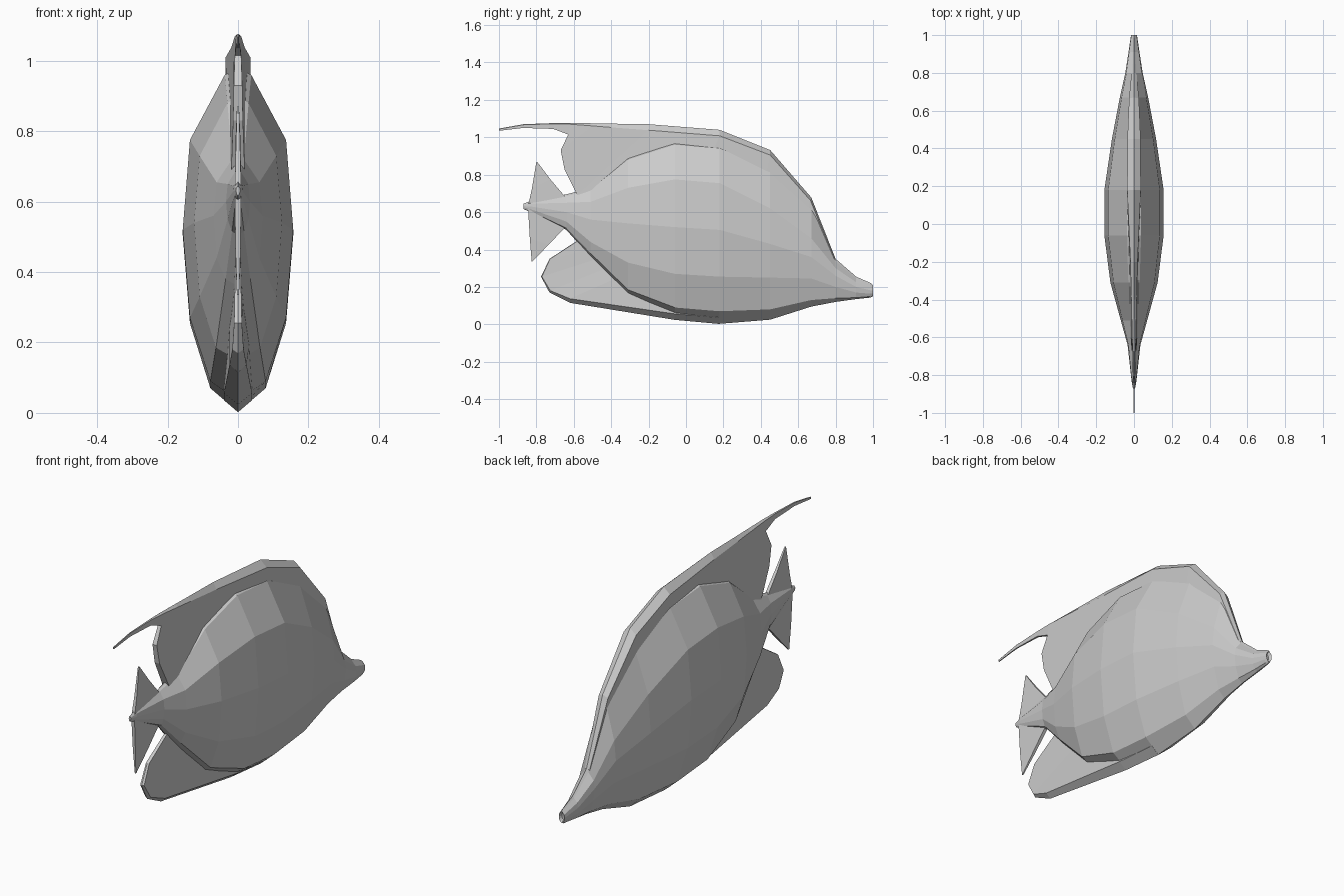
import bpy, bmesh

skin = bpy.data.materials.new("plain_grey")
skin.diffuse_color = (0.6, 0.6, 0.6, 1)


def loft(name, rings):
    """Skin a row of closed rings of equal length and cap both ends."""
    bm = bmesh.new()
    rows = [[bm.verts.new(p) for p in ring] for ring in rings]
    n = len(rows[0])
    for a, b in zip(rows, rows[1:]):
        for i in range(n):
            j = (i + 1) % n
            bm.faces.new((a[i], a[j], b[j], b[i]))
    bm.faces.new(rows[0])
    bm.faces.new(rows[-1][::-1])
    bmesh.ops.remove_doubles(bm, verts=bm.verts, dist=0.0005)
    bmesh.ops.recalc_face_normals(bm, faces=bm.faces)
    mesh = bpy.data.meshes.new(name)
    bm.to_mesh(mesh)
    bm.free()
    mesh.materials.append(skin)
    obj = bpy.data.objects.new(name, mesh)
    bpy.context.collection.objects.link(obj)
    return obj


def mirror_ring(half):
    """Half profile from ridge (x=0) to keel (x=0), completed on the -x side."""
    return half + [(-x, y, z) for x, y, z in half[-2:0:-1]]


# Body stations: y, widest x, then heights of ridge, back, upper, middle,
# lower, belly and keel lines
stations = [
    (-0.87, 0.006, 0.645, 0.643, 0.638, 0.632, 0.626, 0.620, 0.617),
    (-0.83, 0.013, 0.660, 0.656, 0.645, 0.630, 0.615, 0.604, 0.600),
    (-0.64, 0.034, 0.695, 0.685, 0.650, 0.600, 0.550, 0.515, 0.505),
    (-0.51, 0.070, 0.730, 0.720, 0.655, 0.560, 0.440, 0.380, 0.360),
    (-0.31, 0.125, 0.900, 0.880, 0.730, 0.540, 0.330, 0.185, 0.150),
    (-0.06, 0.157, 0.980, 0.960, 0.775, 0.520, 0.270, 0.090, 0.035),
    (0.18, 0.157, 0.960, 0.940, 0.755, 0.505, 0.255, 0.070, 0.003),
    (0.45, 0.117, 0.850, 0.830, 0.620, 0.430, 0.250, 0.080, 0.025),
    (0.67, 0.075, 0.660, 0.640, 0.460, 0.360, 0.245, 0.130, 0.095),
    (0.80, 0.046, 0.350, 0.335, 0.300, 0.260, 0.200, 0.140, 0.120),
    (0.91, 0.029, 0.255, 0.245, 0.225, 0.200, 0.170, 0.143, 0.135),
    (0.985, 0.018, 0.222, 0.216, 0.200, 0.182, 0.164, 0.149, 0.143),
    (1.00, 0.016, 0.210, 0.206, 0.194, 0.180, 0.166, 0.155, 0.150),
    (0.985, 0.009, 0.198, 0.195, 0.188, 0.180, 0.172, 0.165, 0.162),
]
spread = (0, 0.24, 0.87, 1, 0.87, 0.5, 0)
loft("body", [mirror_ring([(w * s, y, z) for s, z in zip(spread, heights)])
              for y, w, *heights in stations])


def ridged_fin(name, columns):
    """Columns: ridge y z, shoulder y z, inner y z, half thickness."""
    loft(name, [[(0, ry, rz), (w, sy, sz), (w, iy, iz), (-w, iy, iz), (-w, sy, sz)]
                for ry, rz, sy, sz, iy, iz, w in columns])


# Dorsal fin with trailing streamer
ridged_fin("dorsal_fin", [
    (-1.00, 1.047, -1.00, 1.044, -1.00, 1.035, 0.002),
    (-0.87, 1.070, -0.87, 1.067, -0.87, 1.050, 0.003),
    (-0.71, 1.076, -0.71, 1.072, -0.71, 1.045, 0.005),
    (-0.62, 1.077, -0.62, 1.070, -0.63, 1.015, 0.009),
    (-0.50, 1.075, -0.50, 1.061, -0.67, 0.930, 0.012),
    (-0.40, 1.073, -0.40, 1.053, -0.65, 0.830, 0.014),
    (-0.20, 1.070, -0.20, 1.038, -0.58, 0.690, 0.019),
    (0.18, 1.040, 0.18, 1.008, 0.05, 0.700, 0.036),
    (0.45, 0.932, 0.45, 0.905, 0.38, 0.600, 0.035),
    (0.67, 0.678, 0.665, 0.663, 0.60, 0.400, 0.026),
    (0.80, 0.350, 0.795, 0.345, 0.75, 0.250, 0.014),
])

# Anal fin, wrapping from the rear edge down to the keel
ridged_fin("anal_fin", [
    (-0.57, 0.455, -0.568, 0.453, -0.45, 0.460, 0.007),
    (-0.73, 0.350, -0.727, 0.350, -0.40, 0.430, 0.009),
    (-0.775, 0.255, -0.770, 0.255, -0.35, 0.390, 0.011),
    (-0.73, 0.170, -0.725, 0.180, -0.30, 0.350, 0.016),
    (-0.62, 0.115, -0.62, 0.137, -0.25, 0.300, 0.024),
    (-0.06, 0.024, -0.06, 0.056, 0.00, 0.250, 0.040),
    (0.18, 0.002, 0.18, 0.036, 0.18, 0.250, 0.040),
])

# Tail fin lobes: front y, rear y, front z, rear z, half thickness
for name, rows in {
    "upper_tail_fin": [(-0.795, -0.80, 0.868, 0.870, 0.003),
                       (-0.725, -0.825, 0.775, 0.720, 0.007),
                       (-0.64, -0.845, 0.675, 0.630, 0.009)],
    "lower_tail_fin": [(-0.82, -0.825, 0.338, 0.335, 0.003),
                       (-0.735, -0.835, 0.425, 0.460, 0.007),
                       (-0.64, -0.845, 0.525, 0.630, 0.009)],
}.items():
    loft(name, [[(w, fy, fz), (w, ry, rz), (-w, ry, rz), (-w, fy, fz)]
                for fy, ry, fz, rz, w in rows])
